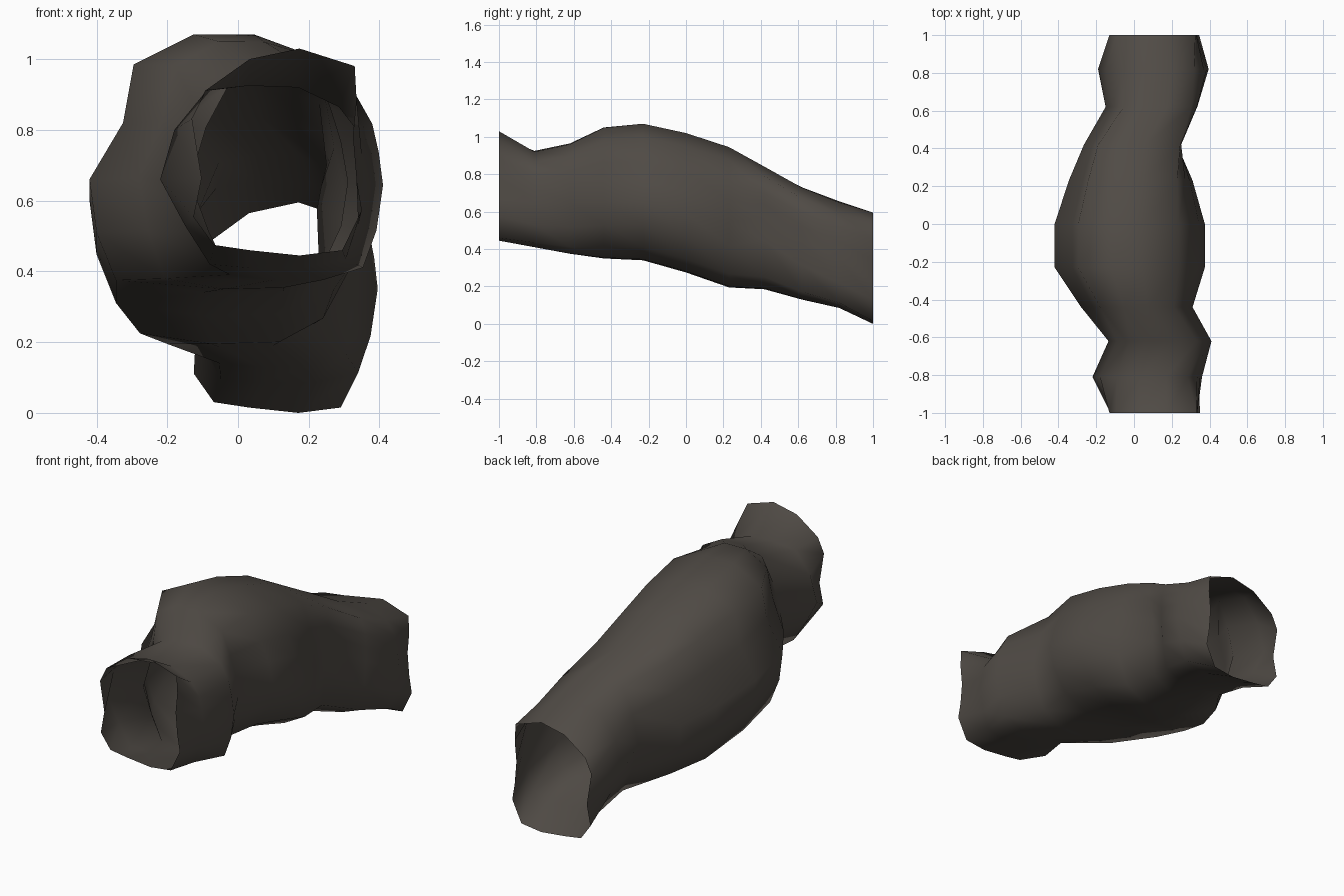
import bpy, bmesh

# Cross-sections (x, z): mouth at both ends, throat just inside, wide chamber in the
# middle, and a boxy waist behind the chamber
MOUTH = [(-.09, .91), (.035, 1.0), (.175, 1.03), (.33, .98), (.335, .89), (.325, .78),
         (.335, .66), (.35, .57), (.295, .455), (.175, .44), (.035, .455), (-.065, .47),
         (-.122, .55), (-.1, .66), (-.127, .83)]
THROAT = [(-.09, .91), (.03, .925), (.17, .92), (.285, .865), (.335, .8), (.35, .73),
          (.36, .65), (.34, .53), (.305, .435), (.18, .41), (.03, .41), (-.08, .42),
          (-.15, .53), (-.22, .66), (-.18, .8)]
CHAMBER = [(-.295, .985), (-.125, 1.07), (.045, 1.07), (.235, 1.0), (.3, .87), (.345, .77),
           (.375, .65), (.35, .53), (.27, .41), (.13, .345), (-.1, .34), (-.345, .375),
           (-.4, .51), (-.42, .66), (-.325, .82)]
WAIST = [(-.19, .8), (-.08, .835), (.06, .84), (.245, .79), (.25, .7), (.235, .64),
         (.223, .575), (.228, .447), (.212, .25), (.1, .19), (-.05, .185), (-.2, .195),
         (-.25, .32), (-.265, .48), (-.22, .64)]

# Stations along the tunnel: y, two sections and their blend, x min, x max, z min, z max
STATIONS = [
    (-1.0, MOUTH, MOUTH, 0, -.13, .35, .445, 1.03),
    (-.81, THROAT, THROAT, 0, -.22, .36, .41, .925),
    (-.62, THROAT, CHAMBER, .25, -.135, .41, .375, .965),
    (-.44, THROAT, CHAMBER, .8, -.28, .31, .35, 1.05),
    (-.23, CHAMBER, CHAMBER, 0, -.42, .375, .34, 1.07),
    (0.0, CHAMBER, CHAMBER, 0, -.42, .375, .275, 1.02),
    (.23, CHAMBER, WAIST, .25, -.345, .31, .195, .945),
    (.42, WAIST, WAIST, 0, -.265, .25, .185, .84),
    (.62, WAIST, THROAT, .6, -.15, .335, .13, .73),
    (.82, THROAT, THROAT, 0, -.19, .395, .085, .655),
    (1.0, MOUTH, MOUTH, 0, -.13, .345, 0.0, .595),
]


def unit(points):
    """Scale a section into the 0..1 square."""
    xs, zs = zip(*points)
    return [((x - min(xs)) / (max(xs) - min(xs)), (z - min(zs)) / (max(zs) - min(zs)))
            for x, z in points]


bm = bmesh.new()
rings = []
for y, first, second, t, x0, x1, z0, z1 in STATIONS:
    section = unit([(a[0] + (b[0] - a[0]) * t, a[1] + (b[1] - a[1]) * t)
                    for a, b in zip(unit(first), unit(second))])
    rings.append([bm.verts.new((x0 + u * (x1 - x0), y, z0 + v * (z1 - z0)))
                  for u, v in section])

# Skin the rings, leaving both ends open
n = len(MOUTH)
for a, b in zip(rings, rings[1:]):
    for i in range(n):
        j = (i + 1) % n
        bm.faces.new((a[i], b[i], b[j], a[j]))
for f in bm.faces:
    f.smooth = True
bmesh.ops.recalc_face_normals(bm, faces=bm.faces)

mesh = bpy.data.meshes.new("tunnel_shell")
bm.to_mesh(mesh)
bm.free()
tunnel = bpy.data.objects.new("tunnel_shell", mesh)
bpy.context.collection.objects.link(tunnel)

rock = bpy.data.materials.new("dark_rock")
rock.diffuse_color = (0.08, 0.07, 0.06, 1)
mesh.materials.append(rock)
